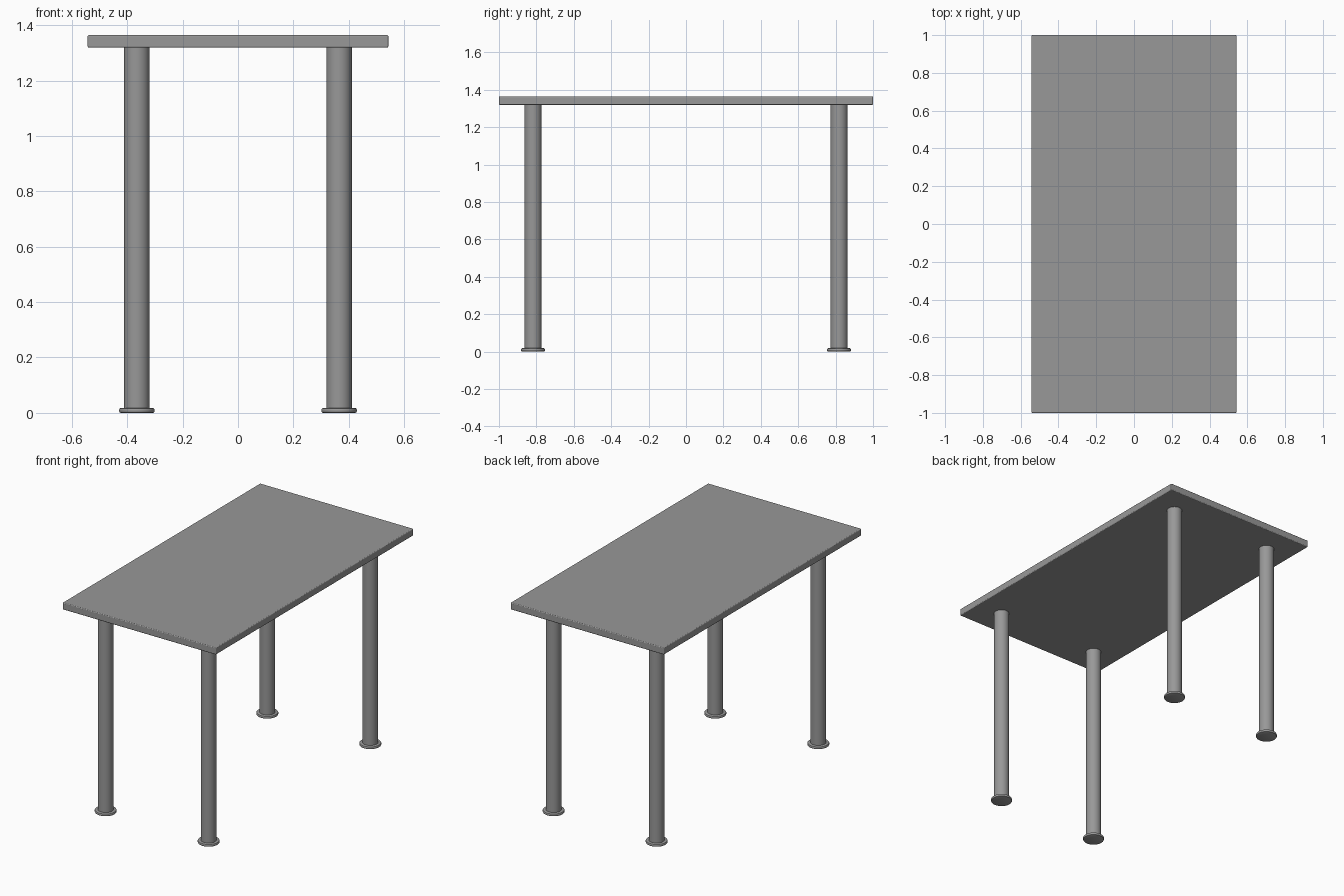
import bpy, bmesh, math

if "Cube" in bpy.data.objects:
    bpy.data.objects.remove(bpy.data.objects["Cube"])

TOP_Z, UNDER_Z = 1.364, 1.319
LEG_X, LEG_Y = 0.365, 0.818

# Dark grey finish shared by every part
grey = bpy.data.materials.new("dark_grey")
grey.diffuse_color = (0.315, 0.315, 0.315, 1)
grey.use_nodes = True
grey.node_tree.nodes["Principled BSDF"].inputs["Base Color"].default_value = grey.diffuse_color


def lathe(name, profile, x, y, sides=48):
    """Revolve (radius, z) points about z, closed by caps at both ends."""
    bm = bmesh.new()
    rings = [[bm.verts.new((r * math.cos(2 * math.pi * i / sides),
                            r * math.sin(2 * math.pi * i / sides), z))
              for i in range(sides)] for r, z in profile]
    for a, b in zip(rings, rings[1:]):
        for i in range(sides):
            j = (i + 1) % sides
            bm.faces.new((a[i], a[j], b[j], b[i]))
    bm.faces.new(rings[0][::-1])
    bm.faces.new(rings[-1])
    mesh = bpy.data.meshes.new(name)
    bm.to_mesh(mesh)
    bm.free()
    mesh.materials.append(grey)
    ob = bpy.data.objects.new(name, mesh)
    ob.location = (x, y, 0)
    bpy.context.collection.objects.link(ob)
    smooth(ob)
    return ob


def smooth(ob):
    bpy.ops.object.select_all(action='DESELECT')
    ob.select_set(True)
    bpy.context.view_layer.objects.active = ob
    bpy.ops.object.shade_smooth_by_angle(angle=math.radians(35))


# Tabletop slab with finely eased edges
bpy.ops.mesh.primitive_cube_add(size=1, location=(0, 0, (TOP_Z + UNDER_Z) / 2))
top = bpy.context.object
top.name = "tabletop"
top.scale = (1.086, 2.0, TOP_Z - UNDER_Z)
bpy.ops.object.transform_apply(location=False, rotation=False, scale=True)
top.data.materials.append(grey)
bevel = top.modifiers.new("eased_edges", 'BEVEL')
bevel.width = 0.005
bevel.segments = 3

# Round legs and flanged feet, one pair per corner
leg_profile = [(0.046, 0.016), (0.046, UNDER_Z + 0.002)]
foot_profile = [(0.058, 0.0), (0.062, 0.002), (0.064, 0.006), (0.064, 0.012),
                (0.062, 0.016), (0.058, 0.018)]
for sy, end in ((-1, "front"), (1, "back")):
    for sx, side in ((-1, "left"), (1, "right")):
        lathe(f"{end}_{side}_leg", leg_profile, sx * LEG_X, sy * LEG_Y)
        lathe(f"{end}_{side}_foot", foot_profile, sx * LEG_X, sy * LEG_Y)
